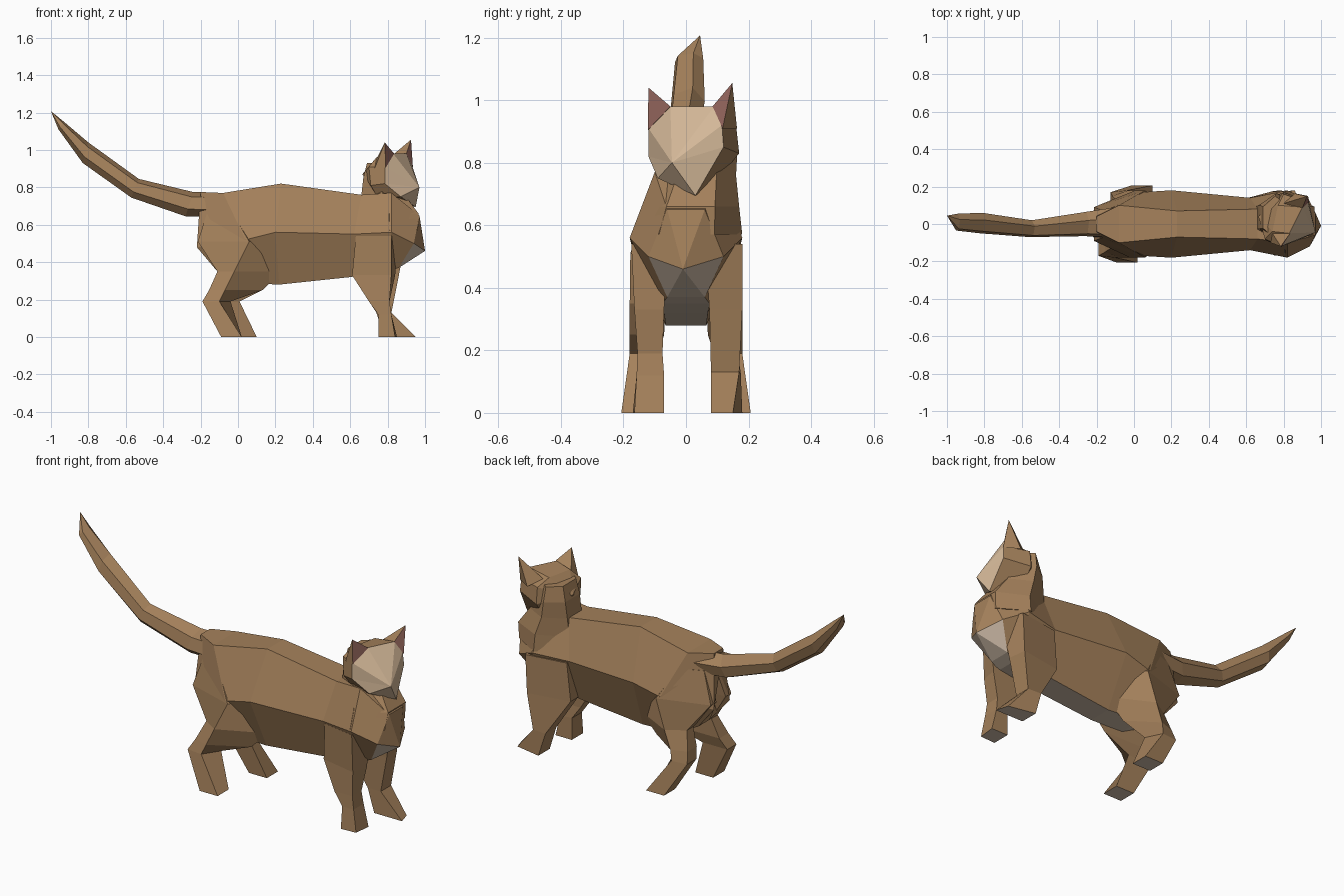
import bpy, bmesh


def material(name, rgb):
    m = bpy.data.materials.new(name)
    m.diffuse_color = (*rgb, 1)
    return m


FUR = material("brown fur", (0.375, 0.22, 0.105))
CREAM = material("cream face", (0.66, 0.48, 0.315))
PINK = material("pink inner ear", (0.30, 0.135, 0.11))
PALE = material("pale underside", (0.62, 0.50, 0.39))


def finish(bm, name, mats, under=None):
    """Make the object; faces pointing below 'under' take the last material."""
    bmesh.ops.recalc_face_normals(bm, faces=bm.faces[:])
    bm.normal_update()
    if under is not None:
        for f in bm.faces:
            if f.normal.z < under:
                f.material_index = len(mats) - 1
    me = bpy.data.meshes.new(name)
    bm.to_mesh(me)
    bm.free()
    for m in mats:
        me.materials.append(m)
    ob = bpy.data.objects.new(name, me)
    bpy.context.collection.objects.link(ob)
    return ob


def loft(name, rings, start=None, end=None, end_mat=0, mats=(FUR,), under=None):
    """Skin equal-length rings; each end is a flat cap or a fan to a point."""
    bm = bmesh.new()
    vs = [[bm.verts.new(p) for p in r] for r in rings]
    n = len(vs[0])
    for a, b in zip(vs, vs[1:]):
        for i in range(n):
            j = (i + 1) % n
            bm.faces.new((a[i], a[j], b[j], b[i]))
    for ring, tip, mi in ((vs[0], start, 0), (vs[-1], end, end_mat)):
        if tip is None:
            bm.faces.new(ring).material_index = mi
        else:
            t = bm.verts.new(tip)
            for i in range(n):
                bm.faces.new((ring[i], ring[(i + 1) % n], t)).material_index = mi
    return finish(bm, name, mats, under)


# torso: six-sided sections given as (x, z, half width) at top, middle, bottom
def section(top, mid, bot):
    pts = [(x, w, z) for x, z, w in (top, mid, bot)]
    return pts + [(x, -y, z) for x, y, z in reversed(pts)]


loft("torso", [
    section((-0.20, 0.775, 0.04), (-0.22, 0.48, 0.07), (-0.11, 0.35, 0.05)),
    section((-0.08, 0.77, 0.10), (0.04, 0.52, 0.17), (0.02, 0.29, 0.07)),
    section((0.23, 0.82, 0.07), (0.20, 0.56, 0.18), (0.22, 0.28, 0.065)),
    section((0.66, 0.76, 0.08), (0.62, 0.55, 0.14), (0.60, 0.32, 0.07)),
    section((0.82, 0.77, 0.10), (0.82, 0.56, 0.18), (0.80, 0.35, 0.075)),
    section((0.97, 0.65, 0.06), (0.94, 0.50, 0.12), (0.86, 0.37, 0.06)),
], end=(1.0, -0.01, 0.46), mats=(FUR, PALE), under=-0.55)


# neck: rising from the chest into the head, (z, x back, x front, y right, y left)
def neck_ring(z, x0, x1, y0, y1):
    xm, ym, h = (x0 + x1) / 2, (y0 + y1) / 2, (y1 - y0) / 4
    return [(x0, ym - h, z), (xm, y0, z), (x1, ym - h, z),
            (x1, ym + h, z), (xm, y1, z), (x0, ym + h, z)]


loft("neck", [neck_ring(*r) for r in (
    (0.57, 0.66, 0.96, -0.175, 0.18),
    (0.66, 0.65, 0.965, -0.14, 0.17),
    (0.76, 0.66, 0.89, -0.09, 0.16),
    (0.85, 0.67, 0.85, -0.09, 0.165),
    (0.93, 0.69, 0.82, -0.08, 0.15))])

# head: turned slightly to its right, cream face fanned out from the nose
face_rim = [(0.83, -0.05, 0.98), (0.90, 0.09, 0.98), (0.93, 0.115, 0.92),
            (0.935, 0.12, 0.85), (0.95, 0.03, 0.695), (0.87, -0.09, 0.75),
            (0.785, -0.12, 0.82), (0.785, -0.12, 0.91)]
back_rim = [(0.74, -0.04, 0.96), (0.77, 0.10, 0.96), (0.80, 0.16, 0.92),
            (0.80, 0.17, 0.83), (0.80, 0.08, 0.72), (0.75, -0.06, 0.74),
            (0.71, -0.09, 0.81), (0.70, -0.08, 0.91)]
loft("head", [back_rim, face_rim], start=(0.665, 0.04, 0.87),
     end=(0.97, -0.045, 0.80), end_mat=1, mats=(FUR, CREAM))


# ears: pyramids with a pink front face
def ear(name, inner, outer, side, back, tip):
    bm = bmesh.new()
    base = [bm.verts.new(p) for p in (inner, outer, side, back)]
    t = bm.verts.new(tip)
    bm.faces.new(base)
    for i in range(4):
        f = bm.faces.new((base[i], base[(i + 1) % 4], t))
        f.material_index = int(i == 0)
    finish(bm, name, (FUR, PINK))


ear("right_ear", (0.835, -0.05, 0.98), (0.79, -0.122, 0.905),
    (0.73, -0.10, 0.90), (0.74, -0.05, 0.95), (0.785, -0.12, 1.04))
ear("left_ear", (0.90, 0.085, 0.98), (0.935, 0.117, 0.91),
    (0.86, 0.163, 0.91), (0.80, 0.11, 0.95), (0.925, 0.148, 1.055))


# legs: (z, x back, x front outer, x front inner, y back, y front, y inner)
def leg(name, side, rings):
    loft(name, [[(xb, side * yi, z), (xb, side * yb, z),
                 (xo, side * yf, z), (xi, side * yi, z)]
                for z, xb, xo, xi, yb, yf, yi in rings],
         mats=(FUR, PALE), under=-0.9)


leg("right_front_leg", -1, [
    (0.54, 0.63, 0.82, 0.86, 0.14, 0.175, 0.06),
    (0.33, 0.61, 0.82, 0.84, 0.12, 0.165, 0.07),
    (0.19, 0.70, 0.81, 0.81, 0.155, 0.155, 0.075),
    (0.12, 0.75, 0.82, 0.82, 0.158, 0.158, 0.07),
    (0.0, 0.75, 0.84, 0.85, 0.17, 0.165, 0.07)])
leg("left_front_leg", 1, [
    (0.54, 0.63, 0.86, 0.90, 0.145, 0.18, 0.06),
    (0.33, 0.61, 0.85, 0.86, 0.14, 0.18, 0.075),
    (0.13, 0.74, 0.82, 0.82, 0.175, 0.17, 0.08),
    (0.0, 0.78, 0.93, 0.95, 0.18, 0.15, 0.08)])
for name, side, d in (("right_hind_leg", -1, 0), ("left_hind_leg", 1, 0.08)):
    leg(name, side, [
        (0.68, -0.16, -0.04, 0.0, 0.07, 0.12, 0.02),
        (0.51, -0.215, 0.06, 0.16, 0.09, 0.178, 0.04),
        (0.35, -0.11 + d / 4, -0.02 + d / 3, 0.23, 0.12, 0.18, 0.065),
        (0.25, -0.155 + d / 2, -0.07 + d / 2, 0.13, 0.15, 0.18, 0.07),
        (0.19, -0.19 + d * 0.8, -0.10 + d * 0.8, -0.04 + d * 0.6, 0.17, 0.18, 0.09),
        (0.0, -0.09 + d, 0.02 + d, 0.02 + d, 0.207, 0.207, 0.11)])


# tail: six-sided sections, (x, z top, x, z bottom, y centre, half width)
def tail_ring(xt, zt, xb, zb, y, w):
    def at(t, dy):
        return (xb + (xt - xb) * t, y + dy, zb + (zt - zb) * t)
    return [at(1, w * 0.3), at(0.6, w), at(0.15, w * 0.7),
            at(0, -w * 0.3), at(0.3, -w), at(0.8, -w * 0.8)]


loft("tail", [tail_ring(*r) for r in (
    (-0.08, 0.77, -0.12, 0.64, 0.01, 0.08),
    (-0.24, 0.775, -0.28, 0.645, 0.0, 0.065),
    (-0.53, 0.845, -0.57, 0.745, -0.025, 0.045),
    (-0.80, 1.04, -0.83, 0.93, 0.005, 0.055),
    (-0.93, 1.15, -0.96, 1.11, 0.01, 0.045))], end=(-1.0, 0.045, 1.207))
